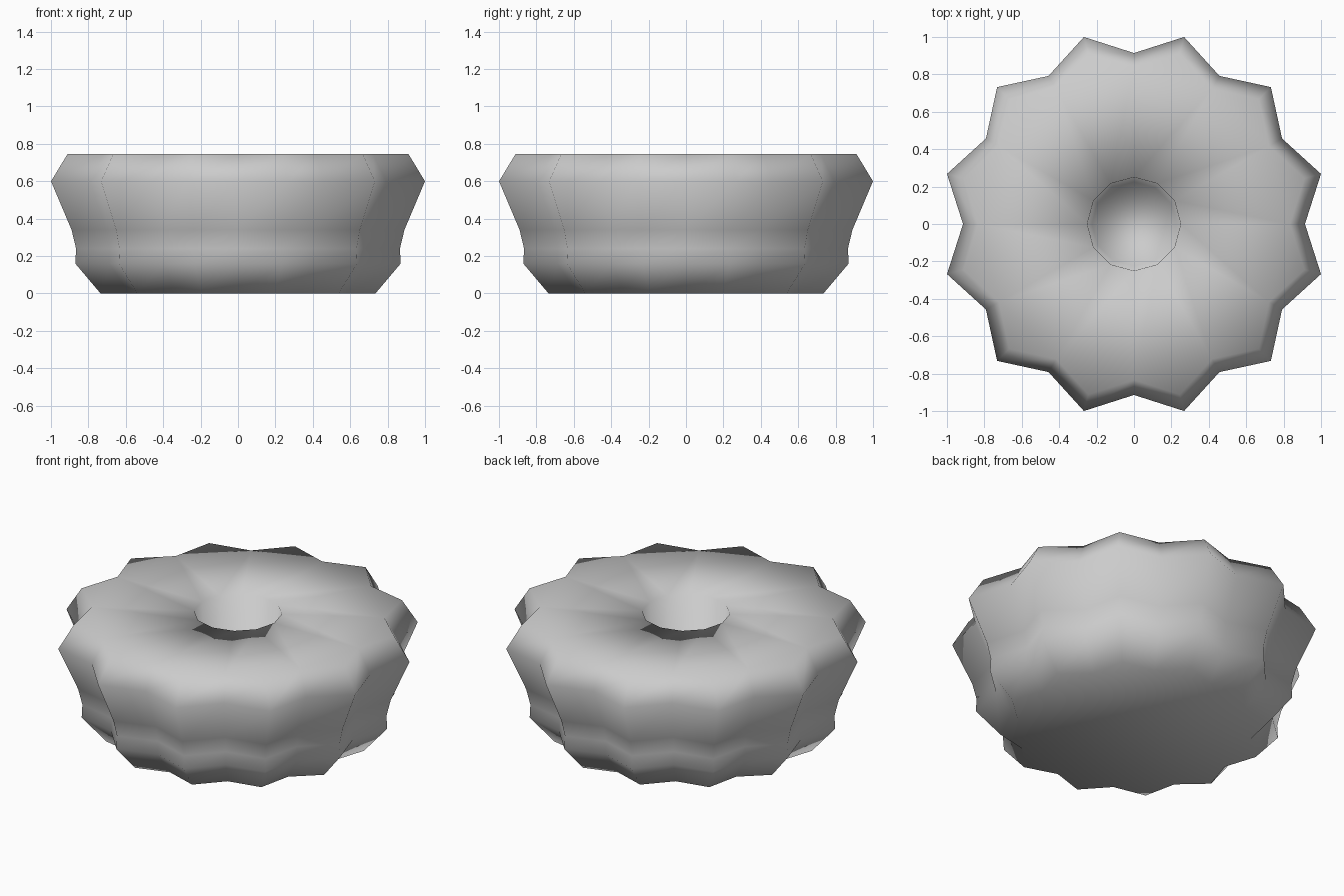
import bpy
import bmesh
from math import cos, sin, tau

cube = bpy.data.objects.get("Cube")
if cube:
    bpy.data.objects.remove(cube, do_unlink=True)

POINTS = 12
TIP, NOTCH = 1.035, 0.914

# One flat grey for the whole body
grey = bpy.data.materials.new("plain grey")
grey.use_nodes = True
colour = (0.6, 0.6, 0.6, 1)
grey.diffuse_color = colour
grey.node_tree.nodes["Principled BSDF"].inputs["Base Color"].default_value = colour

bm = bmesh.new()


def ring(radii, z):
    """Closed loop of vertices, one for each radius, starting on +x."""
    n = len(radii)
    return [bm.verts.new((r * cos(tau * i / n), r * sin(tau * i / n), z))
            for i, r in enumerate(radii)]


def skin(a, b):
    """Quads between two loops of equal length."""
    n = len(a)
    for i in range(n):
        j = (i + 1) % n
        bm.faces.new((a[i], a[j], b[j], b[i]))


# Scalloped outer wall, from the base up to the top rim
profile = [(0.735, 0), (0.87, 0.16), (0.866, 0.24),
           (0.89, 0.34), (1, 0.6), (0.912, 0.745)]
wall = [ring([NOTCH * s, TIP * s] * POINTS, z) for s, z in profile]
for low, high in zip(wall, wall[1:]):
    skin(low, high)
bm.faces.new(reversed(wall[0]))

# Blind socket in the middle of the top
mouth = ring([0.25] * POINTS, 0.745)
floor = ring([0.225] * POINTS, 0.2)
skin(mouth, floor)
bm.faces.new(floor)

# Flat top between the scalloped rim and the socket
rim = wall[-1]
for k in range(POINTS):
    n = (k + 1) % POINTS
    bm.faces.new((mouth[k], rim[2 * k], rim[2 * k + 1], rim[2 * n], mouth[n]))

bmesh.ops.recalc_face_normals(bm, faces=bm.faces)
for face in bm.faces:
    face.smooth = True

mesh = bpy.data.meshes.new("scalloped_body")
bm.to_mesh(mesh)
bm.free()
mesh.materials.append(grey)
body = bpy.data.objects.new("scalloped_body", mesh)
bpy.context.collection.objects.link(body)
